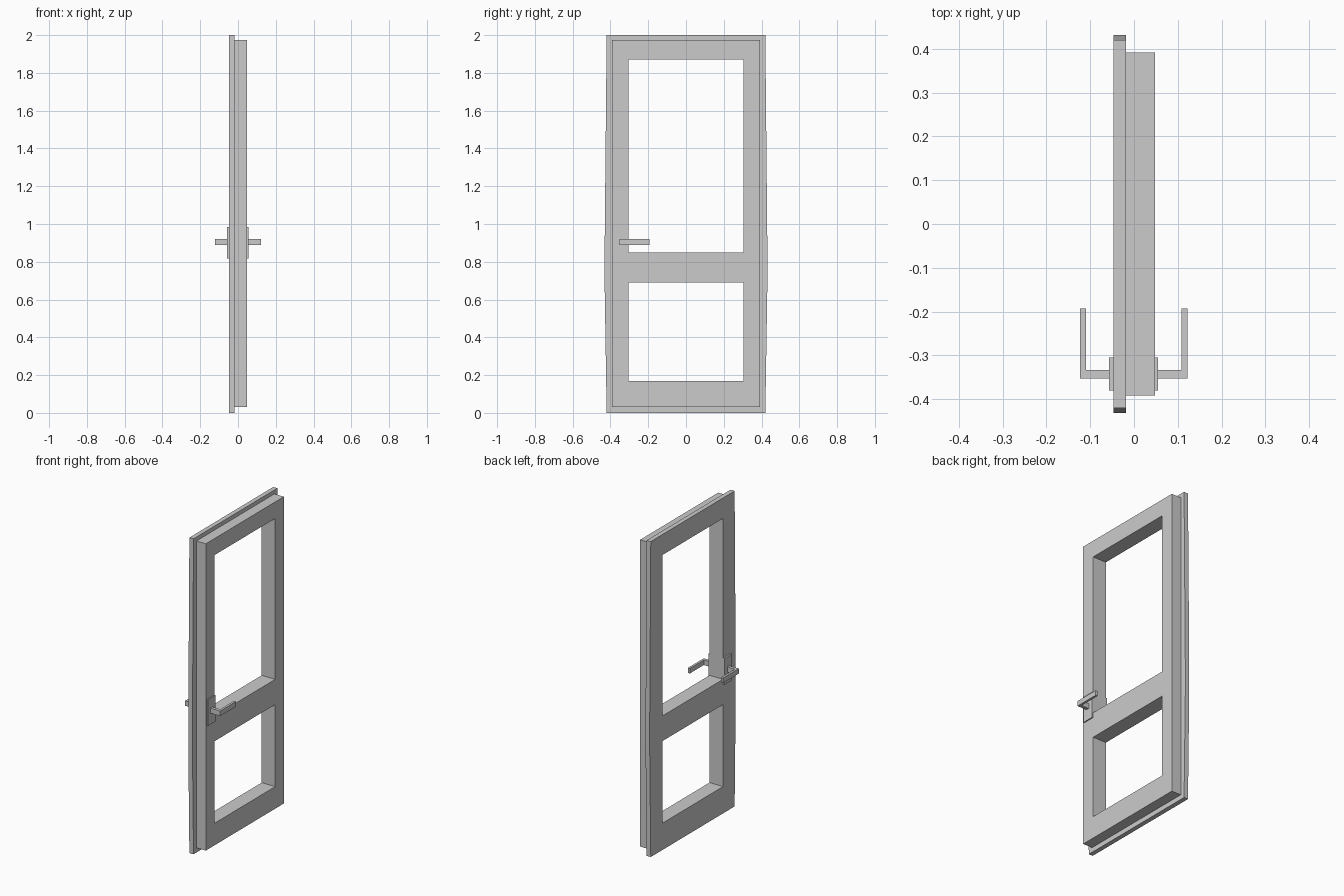
import bpy
import bmesh

cube = bpy.data.objects.get("Cube")
if cube:
    bpy.data.objects.remove(cube, do_unlink=True)

grey = bpy.data.materials.new("light grey")
grey.use_nodes = True
colour = (0.6, 0.6, 0.6, 1)
grey.diffuse_color = colour
grey.node_tree.nodes["Principled BSDF"].inputs["Base Color"].default_value = colour

OPENING = 0.304          # half width of both glass openings
BOTTOM_RAIL, MID_LOW, MID_HIGH, TOP_RAIL = 0.17, 0.69, 0.85, 1.87


def finish(name, bm):
    bmesh.ops.recalc_face_normals(bm, faces=bm.faces)
    mesh = bpy.data.meshes.new(name)
    bm.to_mesh(mesh)
    bm.free()
    mesh.materials.append(grey)
    obj = bpy.data.objects.new(name, mesh)
    bpy.context.collection.objects.link(obj)
    return obj


def extrude(bm, vector):
    region = bmesh.ops.extrude_face_region(bm, geom=bm.faces[:], use_keep_orig=True)
    moved = [v for v in region["geom"] if isinstance(v, bmesh.types.BMVert)]
    bmesh.ops.translate(bm, verts=moved, vec=vector)


def door_slab(name, x0, x1, z0, z1, half, mid_half):
    """Slab with two openings; its outer edge reaches mid_half at the middle rail."""
    bm = bmesh.new()
    rows = []
    for z in (z0, BOTTOM_RAIL, MID_LOW, MID_HIGH, TOP_RAIL, z1):
        if z <= MID_LOW:
            t = (z - z0) / (MID_LOW - z0)
        else:
            t = (z1 - z) / (z1 - MID_HIGH)
        edge = half + (mid_half - half) * t
        rows.append([bm.verts.new((x0, y, z)) for y in (-edge, -OPENING, OPENING, edge)])
    for r in range(len(rows) - 1):
        for c in range(3):
            if c == 1 and r in (1, 3):
                continue
            bm.faces.new((rows[r][c], rows[r][c + 1], rows[r + 1][c + 1], rows[r + 1][c]))
    extrude(bm, (x1 - x0, 0, 0))
    return finish(name, bm)


def prism(name, outline, z0, z1):
    bm = bmesh.new()
    bm.faces.new([bm.verts.new((x, y, z0)) for x, y in outline])
    extrude(bm, (0, 0, z1 - z0))
    return finish(name, bm)


# Door: thick leaf with a wider overlapping flange on one side
door_slab("door_leaf", -0.018, 0.048, 0.03, 1.975, 0.391, 0.391)
door_slab("door_flange", -0.047, -0.018, 0.0, 2.0, 0.42, 0.431)

# Backplate and lever handle on each side
for label, s, face, plate, tip in (("left", 1, 0.048, 0.055, 0.122),
                                   ("right", -1, 0.047, 0.057, 0.123)):
    prism(label + "_backplate",
          [(s * face, -0.38), (s * plate, -0.38), (s * plate, -0.305), (s * face, -0.305)],
          0.818, 0.985)
    inner = tip - 0.014
    prism(label + "_lever_handle",
          [(s * plate, -0.353), (s * tip, -0.353), (s * tip, -0.193),
           (s * inner, -0.193), (s * inner, -0.333), (s * plate, -0.333)],
          0.888, 0.92)
